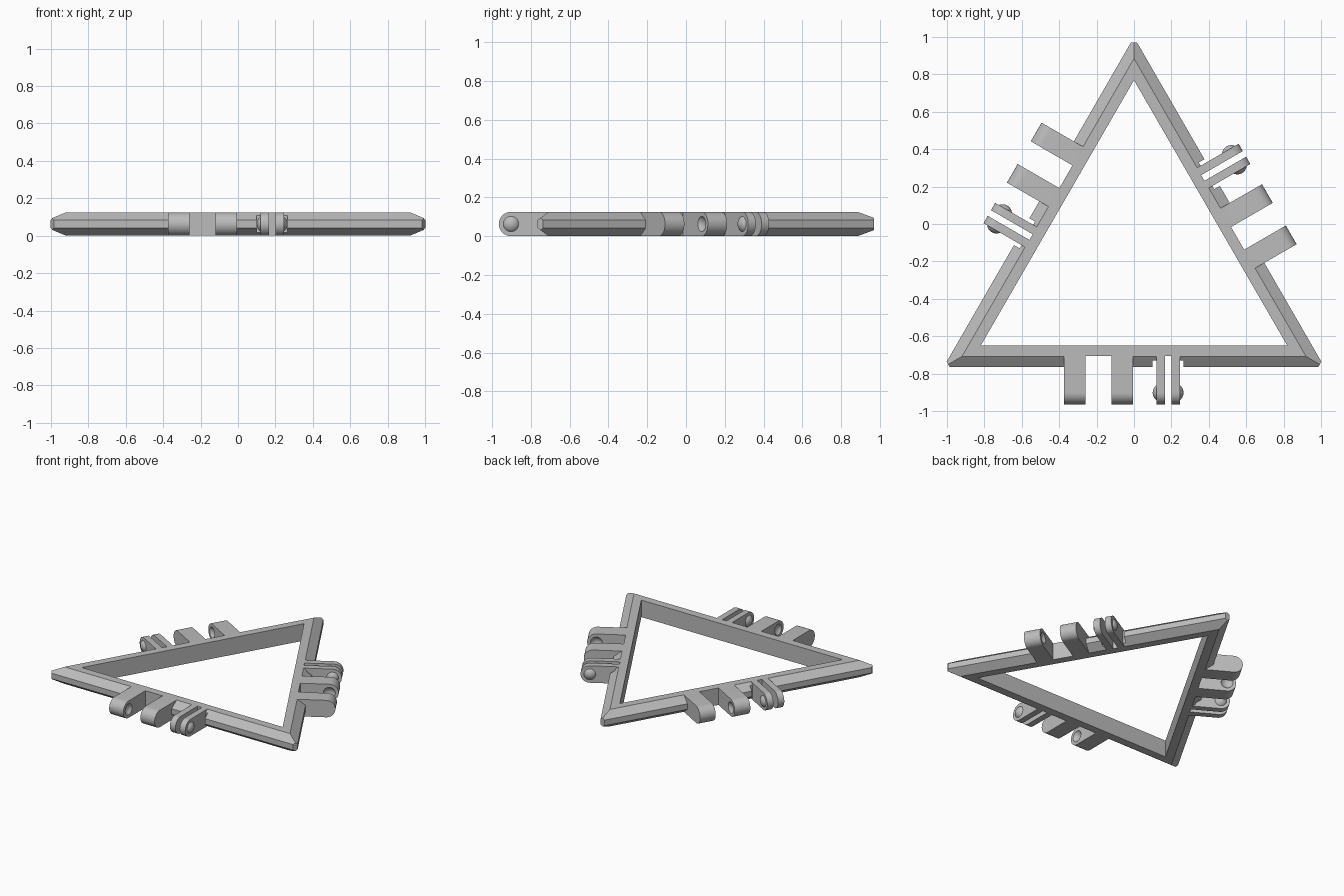
import bpy
import bmesh
from math import pi, sin, cos, radians
from mathutils import Matrix, Vector

if "Cube" in bpy.data.objects:
    bpy.data.objects.remove(bpy.data.objects["Cube"], do_unlink=True)

CENTRE_Y = -0.177          # centroid of the triangle
HEIGHT = 0.125
MID = HEIGHT / 2
INNER, RIDGE, OUTER = 0.473, 0.531, 0.588   # distances from centroid to each edge
TIP = 1.147                # where the sharp corners are trimmed
PIVOT = 0.725              # distance of the hinge axis
BALL, INSET = 0.05, 0.03   # snap bump: sphere radius and how deep its centre sits

grey = bpy.data.materials.new("plain grey")
grey.use_nodes = True
grey.diffuse_color = (0.5, 0.5, 0.5, 1)
grey.node_tree.nodes["Principled BSDF"].inputs["Base Color"].default_value = (0.5, 0.5, 0.5, 1)


def finish(bm, name, turn=0):
    """Make an object centred on the triangle and turned to one of its sides."""
    bmesh.ops.recalc_face_normals(bm, faces=bm.faces[:])
    mesh = bpy.data.meshes.new(name)
    bm.to_mesh(mesh)
    bm.free()
    mesh.materials.append(grey)
    obj = bpy.data.objects.new(name, mesh)
    bpy.context.collection.objects.link(obj)
    obj.location.y = CENTRE_Y
    obj.rotation_euler.z = radians(turn)
    return obj


def extrude_profile(points, x0, x1):
    """Extrude (distance, z) points along the side, from x0 to x1."""
    bm = bmesh.new()
    face = bm.faces.new([bm.verts.new((x0, -r, z)) for r, z in points])
    new = bmesh.ops.extrude_face_region(bm, geom=[face])["geom"]
    bmesh.ops.translate(bm, vec=(x1 - x0, 0, 0),
                        verts=[v for v in new if isinstance(v, bmesh.types.BMVert)])
    return bm


def tab(x0, x1):
    """A flat tab with a fully rounded end."""
    arc = [(PIVOT + MID * cos(a), MID + MID * sin(a))
           for a in (-pi / 2 + pi * i / 24 for i in range(25))]
    return extrude_profile([(RIDGE, HEIGHT), (RIDGE, 0)] + arc, x0, x1)


def ball(x):
    bm = bmesh.new()
    place = Matrix.Translation((x, -PIVOT, MID)) @ Matrix.Rotation(pi / 2, 4, "Y")
    bmesh.ops.create_uvsphere(bm, u_segments=32, v_segments=24, radius=BALL, matrix=place)
    return bm


def block(x0, x1, depth):
    return extrude_profile([(depth, -0.1), (0.7, -0.1), (0.7, 0.3), (depth, 0.3)], x0, x1)


def cut(obj, cutters):
    """Subtract the cutters, bake the result and remove them."""
    for cutter in cutters:
        cutter.hide_render = True
        mod = obj.modifiers.new("cut", "BOOLEAN")
        mod.operation = "DIFFERENCE"
        mod.solver = "EXACT"
        mod.object = cutter
    bpy.context.view_layer.update()
    graph = bpy.context.evaluated_depsgraph_get()
    baked = bpy.data.meshes.new_from_object(obj.evaluated_get(graph))
    obj.modifiers.clear()
    obj.data = baked
    for cutter in cutters:
        bpy.data.objects.remove(cutter, do_unlink=True)


# Triangular frame: a bevelled section carried round three mitred corners
section = [(INNER, 0), (INNER, HEIGHT), (RIDGE, HEIGHT),
           (OUTER, 0.083), (OUTER, 0.042), (RIDGE, 0)]
corners = [Vector((cos(a), sin(a), 0)) for a in (radians(90 + 120 * k) for k in range(3))]
bm = bmesh.new()
rings = [[bm.verts.new(c * 2 * r + Vector((0, 0, z))) for r, z in section] for c in corners]
for k in range(3):
    a, b = rings[k], rings[(k + 1) % 3]
    for i in range(len(section)):
        j = (i + 1) % len(section)
        bm.faces.new((a[i], a[j], b[j], b[i]))
for c in corners:
    bmesh.ops.bisect_plane(bm, geom=bm.verts[:] + bm.edges[:] + bm.faces[:],
                           plane_co=c * TIP, plane_no=c, clear_outer=True)
    bmesh.ops.holes_fill(bm, edges=[e for e in bm.edges if e.is_boundary])
frame = finish(bm, "triangle_frame")

# Clearance notches around the hinge parts on every side
notches = []
for turn in (0, 120, 240):
    for x0, x1, depth in ((-0.26, -0.12, 0.53), (0.1, 0.265, 0.553), (0.165, 0.2, 0.53)):
        notches.append(finish(block(x0, x1, depth), "notch_cutter", turn))
cut(frame, notches)

smooth = []
for side, turn in (("front", 0), ("left", 120), ("right", 240)):
    # Thick lugs with round dimples facing each other
    for label, x0, x1, socket in (("outer", -0.375, -0.26, -0.26 + INSET),
                                  ("inner", -0.12, -0.005, -0.12 - INSET)):
        lug = finish(tab(x0, x1), f"{side}_{label}_lug", turn)
        cut(lug, [finish(ball(socket), "dimple_cutter", turn)])
        smooth.append(lug)
    # Thin spring prongs with snap bumps on their outer faces
    for label, x0, x1, way in (("inner", 0.12, 0.165, -1), ("outer", 0.2, 0.245, 1)):
        smooth.append(finish(tab(x0, x1), f"{side}_{label}_prong", turn))
        face_x = x0 if way < 0 else x1
        bm = ball(face_x - way * INSET)
        bmesh.ops.bisect_plane(bm, geom=bm.verts[:] + bm.edges[:] + bm.faces[:],
                               plane_co=(face_x, 0, 0), plane_no=(way, 0, 0),
                               clear_inner=True)
        smooth.append(finish(bm, f"{side}_{label}_snap_bump", turn))

bpy.ops.object.select_all(action="DESELECT")
for obj in smooth:
    obj.select_set(True)
bpy.context.view_layer.objects.active = smooth[0]
bpy.ops.object.shade_smooth_by_angle(angle=radians(30))
